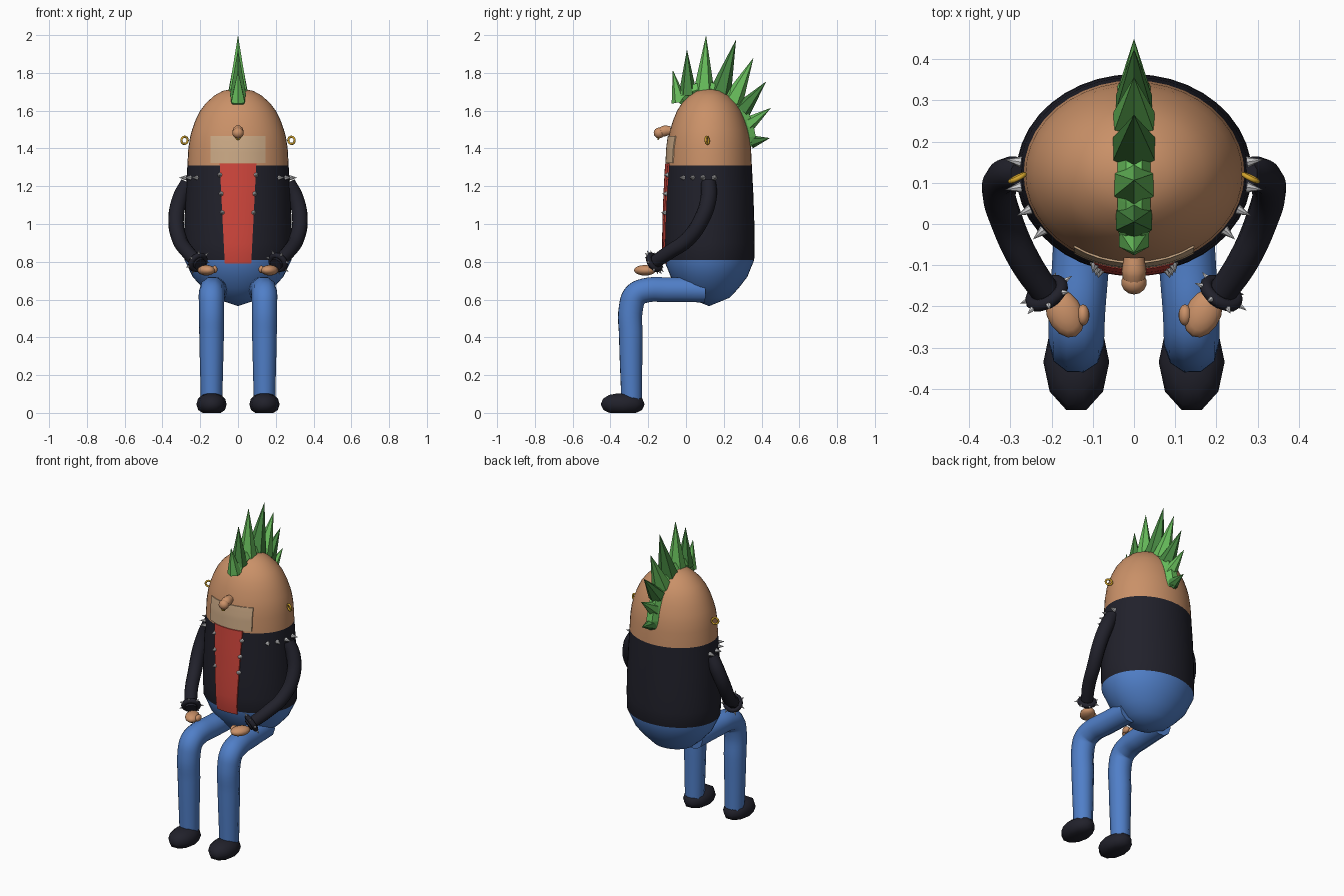
import bpy, bmesh, math
from mathutils import Vector, Matrix

if "Cube" in bpy.data.objects:
    bpy.data.objects.remove(bpy.data.objects["Cube"])


def mat(name, r, g, b):
    m = bpy.data.materials.new(name)
    m.diffuse_color = [((c / 255 + 0.055) / 1.055) ** 2.4 for c in (r, g, b)] + [1]
    m.use_nodes = True
    m.node_tree.nodes["Principled BSDF"].inputs["Base Color"].default_value = m.diffuse_color
    return m


SKIN = mat("skin", 202, 145, 104)
STUBBLE = mat("stubble beige", 204, 170, 134)
DARK = mat("black leather", 33, 33, 43)
RED = mat("red", 208, 70, 60)
BLUE = mat("denim blue", 80, 127, 200)
GREEN = mat("light green", 104, 190, 92)
DGREEN = mat("dark green", 70, 135, 65)
GOLD = mat("gold", 212, 165, 45)
SILVER = mat("silver", 208, 208, 210)


def finish(name, bm, mats, smooth=True, angle=40):
    bmesh.ops.recalc_face_normals(bm, faces=bm.faces)
    me = bpy.data.meshes.new(name)
    bm.to_mesh(me)
    bm.free()
    ob = bpy.data.objects.new(name, me)
    bpy.context.collection.objects.link(ob)
    for m in mats:
        me.materials.append(m)
    if smooth:
        shade(ob, angle)
    return ob


def shade(ob, angle=40):
    bpy.ops.object.select_all(action='DESELECT')
    bpy.context.view_layer.objects.active = ob
    ob.select_set(True)
    bpy.ops.object.shade_smooth_by_angle(angle=math.radians(angle))


def lathe(bm, profile, segs, cx, cy, sx, sy):
    """Stack of elliptical rings; profile is (z, radius)."""
    rings = []
    for z, r in profile:
        if r == 0:
            rings.append([bm.verts.new((cx, cy, z))] * segs)
        else:
            rings.append([bm.verts.new((cx + r * sx * math.cos(math.tau * i / segs),
                                        cy + r * sy * math.sin(math.tau * i / segs), z))
                          for i in range(segs)])
    for a, b in zip(rings, rings[1:]):
        for i in range(segs):
            j = (i + 1) % segs
            bm.faces.new(list(dict.fromkeys((a[i], a[j], b[j], b[i]))))
    for ring in (rings[0], rings[-1]):
        if len(set(ring)) > 2:
            bm.faces.new(ring)


def tube(name, pts, radii, m, res=3, steps=6, smooth=True):
    cu = bpy.data.curves.new(name, 'CURVE')
    cu.dimensions = '3D'
    cu.bevel_depth, cu.bevel_resolution = 1.0, res
    cu.resolution_u, cu.use_fill_caps = steps, True
    sp = cu.splines.new('BEZIER')
    sp.bezier_points.add(len(pts) - 1)
    for bp, p, r in zip(sp.bezier_points, pts, radii):
        bp.co, bp.radius = p, r
        bp.handle_left_type = bp.handle_right_type = 'AUTO'
    ob = bpy.data.objects.new(name, cu)
    bpy.context.collection.objects.link(ob)
    cu.materials.append(m)
    bpy.ops.object.select_all(action='DESELECT')
    bpy.context.view_layer.objects.active = ob
    ob.select_set(True)
    bpy.ops.object.convert(target='MESH')
    ob = bpy.context.view_layer.objects.active
    if smooth:
        shade(ob, 50)
    else:
        for p in ob.data.polygons:
            p.use_smooth = False
    return ob


def cone(bm, base, tip, r, segs=6):
    base, tip = Vector(base), Vector(tip)
    d = tip - base
    mx = Matrix.Translation((base + tip) / 2) @ d.to_track_quat('Z', 'Y').to_matrix().to_4x4()
    bmesh.ops.create_cone(bm, cap_ends=True, segments=segs, radius1=r, radius2=0,
                          depth=d.length, matrix=mx)


def ball(name, loc, size, m, rot=0.0, segs=14):
    bm = bmesh.new()
    mx = Matrix.Translation(loc) @ Matrix.Rotation(rot, 4, 'Z') @ Matrix.Diagonal((*size, 1))
    bmesh.ops.create_uvsphere(bm, u_segments=segs, v_segments=segs // 2 + 1, radius=1, matrix=mx)
    return finish(name, bm, [m], True, 60)


def ring(name, loc, normal, R, r, m):
    q = Vector(normal).to_track_quat('Z', 'Y')
    bpy.ops.mesh.primitive_torus_add(location=loc, rotation=q.to_euler(), major_radius=R,
                                     minor_radius=r, major_segments=16, minor_segments=8)
    ob = bpy.context.object
    ob.name = ob.data.name = name
    ob.data.materials.append(m)
    shade(ob, 60)
    return q


# Body: one egg, coloured in bands by height
CY, FLAT = 0.122, 0.845
PROFILE = [(0.565, 0), (0.61, 0.13), (0.66, 0.185), (0.72, 0.24), (0.81, 0.283), (0.9, 0.286),
           (1.0, 0.284), (1.15, 0.278), (1.31, 0.268), (1.4, 0.263), (1.46, 0.254), (1.5, 0.243),
           (1.55, 0.225), (1.6, 0.2), (1.64, 0.17), (1.68, 0.125), (1.705, 0.08), (1.72, 0)]
bm = bmesh.new()
lathe(bm, PROFILE, 40, 0, CY, 1, FLAT)
for f in bm.faces:
    z = f.calc_center_median().z
    f.material_index = 0 if z < 0.81 else 1 if z < 1.31 else 2
finish("body", bm, [BLUE, DARK, SKIN], True, 40)


def body_y(x, z):
    """Front surface of the body."""
    for (z0, r0), (z1, r1) in zip(PROFILE, PROFILE[1:]):
        if z0 <= z <= z1:
            r = r0 + (r1 - r0) * (z - z0) / (z1 - z0)
            return CY - FLAT * math.sqrt(max(r * r - x * x, 0))


def front_plate(name, z0, z1, w0, w1, off, m, nx=10, nz=10):
    bm = bmesh.new()
    grid = []
    for k in range(nz + 1):
        t = k / nz
        z, w = z0 + (z1 - z0) * t, w0 + (w1 - w0) * t
        xs = [w * (2 * i / nx - 1) for i in range(nx + 1)]
        grid.append([[bm.verts.new((x, body_y(x, z) - o, z)) for x in xs] for o in (off, -0.002)])
    for a, b in zip(grid, grid[1:]):
        for s in (0, 1):
            for i in range(nx):
                bm.faces.new((a[s][i], a[s][i + 1], b[s][i + 1], b[s][i]))
        for i in (0, nx):
            bm.faces.new((a[0][i], a[1][i], b[1][i], b[0][i]))
    for g in (grid[0], grid[-1]):
        for i in range(nx):
            bm.faces.new((g[0][i], g[0][i + 1], g[1][i + 1], g[1][i]))
    finish(name, bm, [m], True, 40)


front_plate("shirt_front", 0.79, 1.32, 0.07, 0.097, 0.007, RED)
front_plate("stubble", 1.322, 1.467, 0.146, 0.146, 0.005, STUBBLE)

# Nose and nose ring
tube("nose", [(0, -0.08, 1.495), (0, -0.115, 1.492), (0, -0.14, 1.483)], [0.025, 0.03, 0.026], SKIN)
ball("nose_tip", (0, -0.142, 1.482), (0.031, 0.029, 0.029), SKIN)
ring("nose_ring", (0, -0.148, 1.458), (0, 1, 0), 0.011, 0.004, GOLD)

# Mohawk: band over the crown and a fan of spikes (y, z of base and tip, radius)
band = [(-0.035, 1.64), (0, 1.685), (0.06, 1.71), (0.13, 1.715), (0.21, 1.685),
        (0.27, 1.625), (0.31, 1.55), (0.335, 1.46), (0.337, 1.41)]
tube("mohawk_band", [(0, y, z) for y, z in band], [0.035] + [0.04] * 7 + [0.03], GREEN, 1, 2, False)
SPIKES = [(-0.035, 1.645, -0.07, 1.815, 0.042), (0.01, 1.68, 0.005, 1.925, 0.05),
          (0.095, 1.70, 0.106, 2.0, 0.056), (0.18, 1.69, 0.265, 1.977, 0.06),
          (0.245, 1.645, 0.357, 1.88, 0.058), (0.295, 1.6, 0.425, 1.755, 0.05),
          (0.325, 1.525, 0.45, 1.615, 0.042), (0.345, 1.435, 0.445, 1.455, 0.036)]
for n, (y0, z0, y1, z1, r) in enumerate(SPIKES):
    bm = bmesh.new()
    cone(bm, (0, y0, z0), (0, y1, z1), r)
    finish(f"mohawk_spike_{n + 1}", bm, [DGREEN if n % 2 else GREEN], False)

for s, side in ((-1, "right"), (1, "left")):
    # Sleeve, hand and thumb
    arm = [(0.265, 0.12, 1.22), (0.305, 0.12, 1.14), (0.328, 0.085, 1.03), (0.31, 0.01, 0.92),
           (0.265, -0.09, 0.85), (0.2, -0.185, 0.785)]
    tube(side + "_sleeve", [(s * x, y, z) for x, y, z in arm],
         [0.04, 0.043, 0.042, 0.04, 0.038, 0.034], DARK)
    ball(side + "_hand", (s * 0.168, -0.217, 0.755), (0.043, 0.062, 0.028), SKIN, s * -0.45)
    ball(side + "_thumb", (s * 0.124, -0.221, 0.76), (0.016, 0.026, 0.02), SKIN)

    # Studded bracelet
    c = Vector((s * 0.212, -0.168, 0.797))
    q = ring(side + "_bracelet", c, (s * -0.065, -0.095, -0.065), 0.043, 0.015, DARK)
    bm = bmesh.new()
    for k in range(7):
        a = math.tau * k / 7
        d = q @ Vector((math.cos(a), math.sin(a), 0))
        cone(bm, c + d * 0.055, c + d * 0.075, 0.007)
    finish(side + "_bracelet_studs", bm, [SILVER], False)

    # Jacket studs: shoulder row and lapel column
    bm = bmesh.new()
    for y in (-0.015, 0.035, 0.09, 0.15):
        x = 0.273 * math.sqrt(1 - ((y - CY) / (0.273 * FLAT)) ** 2)
        d = Vector((x, (y - CY) / FLAT ** 2, 0)).normalized()
        p = Vector((x, y, 1.245))
        a, b = p - d * 0.005, p + d * 0.034
        if y > 0.08:  # sits over the sleeve
            a, b = a + d * 0.008, b + d * 0.008
        cone(bm, (s * a.x, a.y, a.z), (s * b.x, b.y, b.z), 0.014, 8)
    finish(side + "_shoulder_studs", bm, [SILVER], False)
    bm = bmesh.new()
    for x, z in ((0.094, 1.26), (0.087, 1.16), (0.081, 1.06)):
        y = body_y(x, z)
        cone(bm, (s * x, y - 0.002, z), (s * (x + 0.006), y - 0.026, z), 0.014, 8)
    finish(side + "_lapel_studs", bm, [SILVER], False)

    # Earring
    ring(side + "_earring", (s * 0.283, 0.112, 1.443), (s * 0.5, 1, 0.1), 0.019, 0.006, GOLD)

    # Trouser leg and shoe
    leg = [(0.12, 0.1, 0.65), (0.13, -0.1, 0.652), (0.138, -0.215, 0.648), (0.14, -0.268, 0.622),
           (0.14, -0.291, 0.56), (0.14, -0.292, 0.4), (0.14, -0.288, 0.07)]
    tube(side + "_trouser_leg", [(s * x, y, z) for x, y, z in leg],
         [0.068, 0.069, 0.068, 0.068, 0.067, 0.065, 0.057], BLUE)
    bm = bmesh.new()
    lathe(bm, [(0, 0.6), (0.015, 0.88), (0.045, 1), (0.075, 0.9), (0.095, 0.62), (0.102, 0.3)],
          10, s * 0.14, -0.335, 0.08, 0.122)
    finish(side + "_shoe", bm, [DARK], True, 60)
